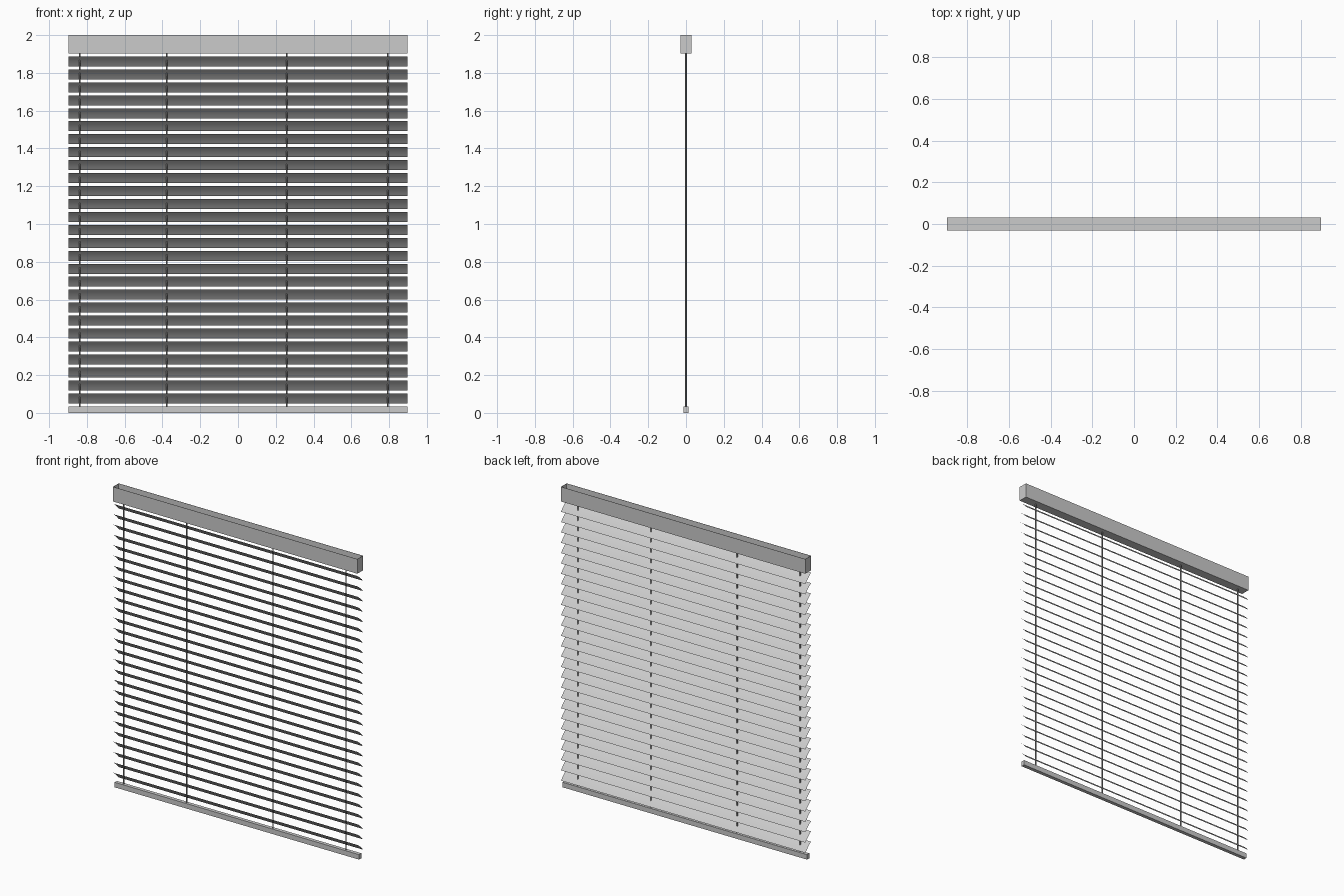
import bpy, bmesh, math

cube = bpy.data.objects.get("Cube")
if cube:
    bpy.data.objects.remove(cube, do_unlink=True)


def material(name, value):
    mat = bpy.data.materials.new(name)
    mat.use_nodes = True
    color = (value, value, value, 1)
    mat.diffuse_color = color
    mat.node_tree.nodes["Principled BSDF"].inputs["Base Color"].default_value = color
    return mat


def add_object(name, bm, mat):
    mesh = bpy.data.meshes.new(name)
    bm.normal_update()
    bm.to_mesh(mesh)
    bm.free()
    mesh.materials.append(mat)
    obj = bpy.data.objects.new(name, mesh)
    bpy.context.collection.objects.link(obj)
    return obj


def box(width, depth, bottom, top):
    bm = bmesh.new()
    bmesh.ops.create_cube(bm, size=1)
    bmesh.ops.scale(bm, vec=(width, depth, top - bottom), verts=bm.verts)
    bmesh.ops.translate(bm, vec=(0, 0, (top + bottom) / 2), verts=bm.verts)
    return bm


grey = material("light_grey", 0.6)
cord_grey = material("cord_grey", 0.3)

WIDTH = 1.794
HEAD_BOTTOM = 1.903
RAIL_TOP = 0.033

# Head rail: box with an open top
bm = box(WIDTH, 0.06, HEAD_BOTTOM, 2.0)
bm.normal_update()
top = max(bm.faces, key=lambda f: f.calc_center_median().z)
bmesh.ops.inset_region(bm, faces=[top], thickness=0.002)
walls = bmesh.ops.extrude_face_region(bm, geom=[top])
floor = [v for v in walls["geom"] if isinstance(v, bmesh.types.BMVert)]
bmesh.ops.translate(bm, vec=(0, 0, HEAD_BOTTOM + 0.003 - 2.0), verts=floor)
if top.is_valid:
    bmesh.ops.delete(bm, geom=[top], context="FACES_ONLY")
add_object("head_rail", bm, grey)

# Bottom rail
add_object("bottom_rail", box(WIDTH, 0.024, 0, RAIL_TOP), grey)

# Slats: thin, slightly crowned sheets, front edge high, repeated upward
SEGMENTS = 4
HALF_DEPTH, HALF_HEIGHT, CROWN = 0.029, 0.0265, 0.003
tilt = math.atan2(HALF_HEIGHT, HALF_DEPTH)
bm = bmesh.new()
rows = []
for i in range(SEGMENTS + 1):
    t = 2 * i / SEGMENTS - 1
    bulge = CROWN * (1 - t * t)
    y = t * HALF_DEPTH + bulge * math.sin(tilt)
    z = -t * HALF_HEIGHT + bulge * math.cos(tilt)
    rows.append([bm.verts.new((x, y, z)) for x in (-WIDTH / 2, WIDTH / 2)])
for a, b in zip(rows, rows[1:]):
    bm.faces.new((a[0], a[1], b[1], b[0])).smooth = True
slats = add_object("slats", bm, grey)
slats.location.z = 0.077
array = slats.modifiers.new("repeat", "ARRAY")
array.count = 27
array.use_relative_offset = False
array.use_constant_offset = True
array.constant_offset_displace = (0, 0, 0.0686)

# Lift cords
for i, x in enumerate((-0.838, -0.377, 0.257, 0.792)):
    bm = bmesh.new()
    bmesh.ops.create_cone(bm, cap_ends=True, segments=8, radius1=0.004,
                          radius2=0.004, depth=HEAD_BOTTOM - RAIL_TOP)
    for f in bm.faces:
        f.smooth = len(f.verts) == 4
    cord = add_object(f"lift_cord_{i + 1}", bm, cord_grey)
    cord.location = (x, 0, (HEAD_BOTTOM + RAIL_TOP) / 2)
